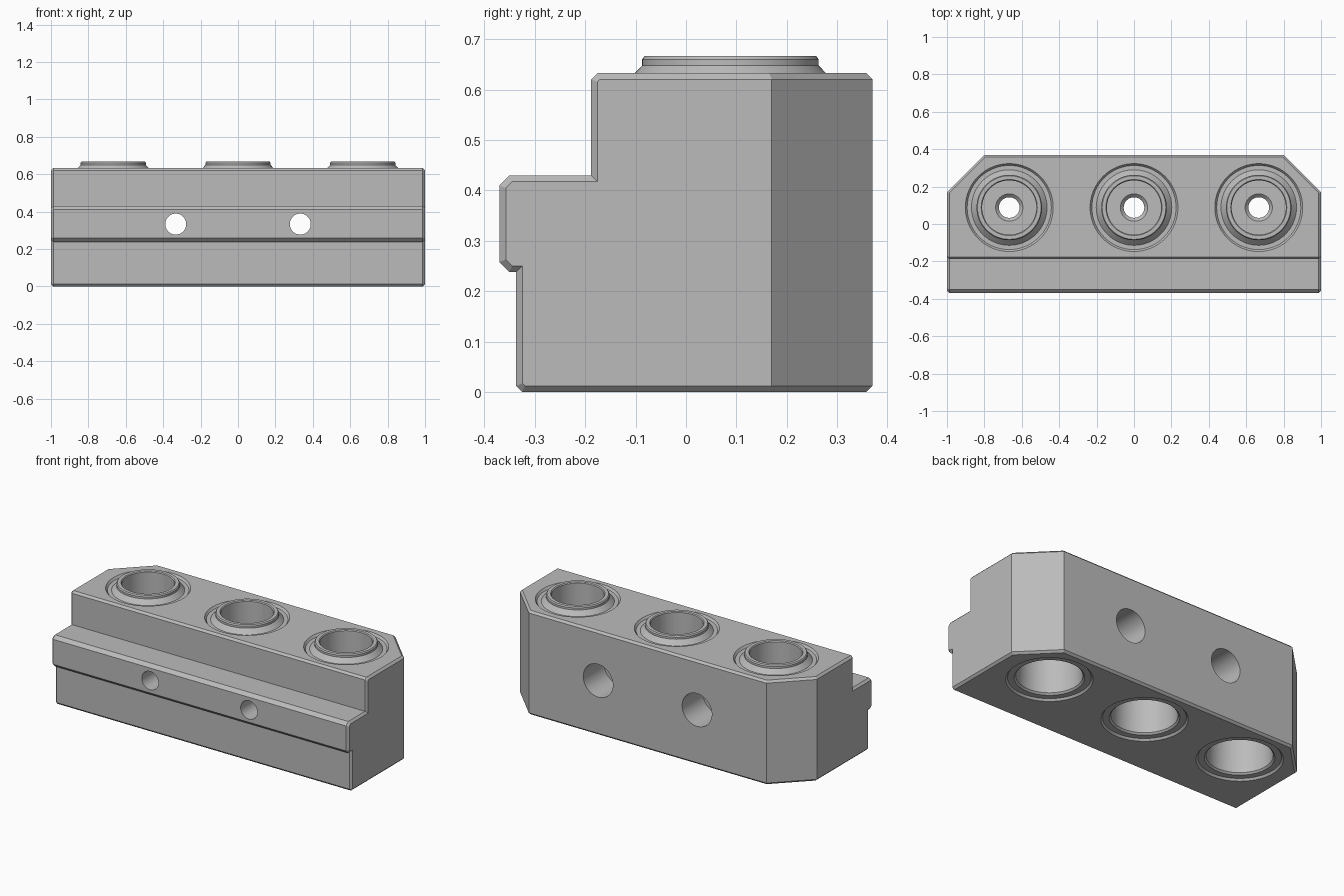
import bpy, bmesh, math
from mathutils import Vector

cube = bpy.data.objects.get("Cube")
if cube:
    bpy.data.objects.remove(cube, do_unlink=True)

TOP, CH = 0.633, 0.0125
BORE_Y = 0.088

steel = bpy.data.materials.new("machined grey")
steel.use_nodes = True
grey = (0.5, 0.5, 0.5, 1)
steel.diffuse_color = grey
steel.node_tree.nodes["Principled BSDF"].inputs["Base Color"].default_value = grey


def make_object(name, bm, cutter=False):
    bmesh.ops.recalc_face_normals(bm, faces=bm.faces[:])
    mesh = bpy.data.meshes.new(name)
    bm.to_mesh(mesh)
    bm.free()
    mesh.materials.append(steel)
    obj = bpy.data.objects.new(name, mesh)
    bpy.context.collection.objects.link(obj)
    obj.hide_render = cutter
    return obj


def lathe(name, profile, location, tilt=0.0, closed=False, cutter=False):
    """Revolve (radius, height) points about a local vertical axis."""
    bm = bmesh.new()
    verts = [bm.verts.new((r, 0, z)) for r, z in profile]
    edges = [bm.edges.new(pair) for pair in zip(verts, verts[1:])]
    if closed:
        edges.append(bm.edges.new((verts[-1], verts[0])))
    bmesh.ops.spin(bm, geom=verts + edges, axis=(0, 0, 1), cent=(0, 0, 0),
                   angle=math.tau, steps=64)
    bmesh.ops.remove_doubles(bm, verts=bm.verts[:], dist=1e-5)
    obj = make_object(name, bm, cutter)
    obj.location = location
    obj.rotation_euler.x = tilt
    return obj


def smooth(obj):
    obj.data.shade_smooth()
    obj.data.set_sharp_from_angle(angle=math.radians(25))


# Body: stepped side profile swept along x, with chamfered ends
side = [(-0.325, 0), (-0.337, CH), (-0.337, 0.238), (-0.35, 0.238),
        (-0.37, 0.258), (-0.37, 0.41), (-0.35, 0.43), (-0.188, 0.43),
        (-0.188, TOP - CH), (-0.188 + CH, TOP), (0.5, TOP), (0.5, 0)]
bm = bmesh.new()
end = bm.faces.new([bm.verts.new((CH - 1, y, z)) for y, z in side])
bmesh.ops.extrude_face_region(bm, geom=[end], use_keep_orig=True)
bm.verts.ensure_lookup_table()
for v in bm.verts[len(side):]:
    v.co.x = 1 - CH
bmesh.ops.recalc_face_normals(bm, faces=bm.faces[:])
ends = [f for f in bm.faces if abs(f.normal.x) > 0.9]
bmesh.ops.inset_individual(bm, faces=ends, thickness=CH, use_even_offset=True)
for f in ends:
    for v in f.verts:
        v.co.x = math.copysign(1, v.co.x)

# Trim the back, its two angled corners and their upper and lower chamfers
up = Vector((0, 0, 1))
for n, p in [((0, 1, 0), (0, 0.37, 0)), ((1, 1, 0), (1, 0.17, 0)),
             ((-1, 1, 0), (-1, 0.17, 0))]:
    n, p = Vector(n).normalized(), Vector(p)
    for normal, point in [(n, p), (n + up, p + up * (TOP - CH)),
                          (n - up, p + up * CH)]:
        cut = bmesh.ops.bisect_plane(
            bm, geom=bm.verts[:] + bm.edges[:] + bm.faces[:], dist=1e-6,
            plane_co=point, plane_no=normal, clear_outer=True)
        rim = [e for e in cut["geom_cut"] if isinstance(e, bmesh.types.BMEdge)]
        bmesh.ops.holes_fill(bm, edges=rim, sides=0)
body = make_object("manifold_body", bm)

# Vertical bores: recessed seats above and below, a thin web with a small hole
bore = [(0, -0.05), (0.235, -0.05), (0.235, 0), (0.225, 0.012), (0.19, 0.012),
        (0.18, 0.022), (0.17, 0.29), (0.073, 0.29), (0.055, 0.308),
        (0.055, 0.382), (0.073, 0.4), (0.145, 0.4), (0.145, 0.62),
        (0.225, 0.62), (0.235, TOP), (0.235, 0.7), (0, 0.7)]
collar = [(0.145, 0.62), (0.202, 0.62), (0.175, 0.648), (0.175, 0.66),
          (0.17, 0.667), (0.15, 0.667), (0.145, 0.662)]
cutters = []
for i, x in enumerate((-0.667, 0, 0.667)):
    cutters.append(lathe(f"bore_cutter_{i}", bore, (x, BORE_Y, 0), cutter=True))
    smooth(lathe(f"port_collar_{i}", collar, (x, BORE_Y, 0), closed=True))

# Counterbored mounting holes running front to back
bolt = [(0, -0.5), (0.056, -0.5), (0.056, 0.17), (0.1, 0.17), (0.1, 0.5), (0, 0.5)]
for i, x in enumerate((-0.333, 0.333)):
    cutters.append(lathe(f"bolt_cutter_{i}", bolt, (x, 0, 0.333),
                         tilt=-math.pi / 2, cutter=True))

# Cut the holes and bake the result
for c in cutters:
    mod = body.modifiers.new(c.name, "BOOLEAN")
    mod.operation, mod.solver, mod.object = "DIFFERENCE", "EXACT", c
bpy.context.view_layer.update()
baked = bpy.data.meshes.new_from_object(
    body.evaluated_get(bpy.context.evaluated_depsgraph_get()))
body.modifiers.clear()
body.data = baked
for c in cutters:
    bpy.data.objects.remove(c, do_unlink=True)
smooth(body)
